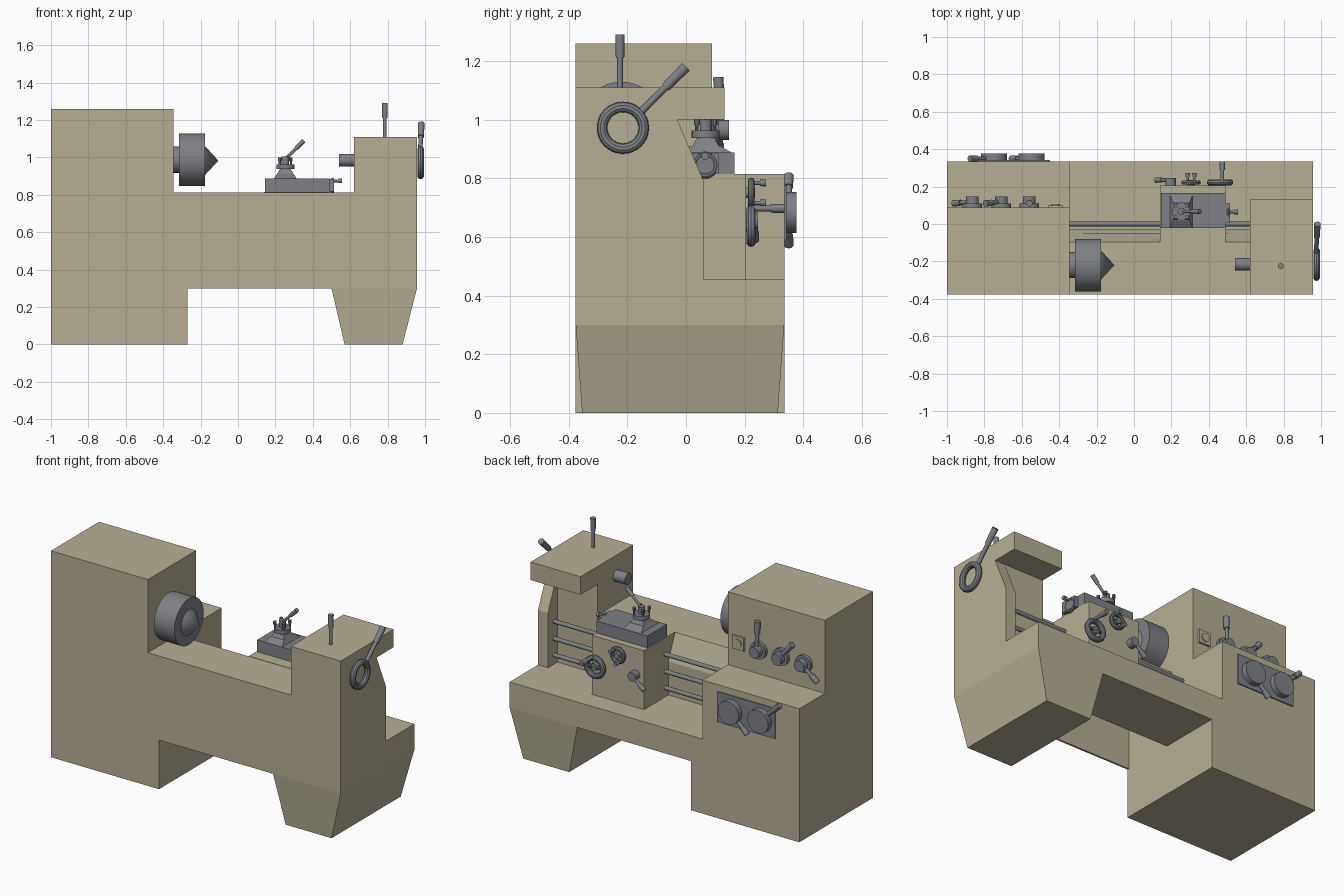
import bpy, bmesh, math
from mathutils import Vector

if "Cube" in bpy.data.objects:
    bpy.data.objects.remove(bpy.data.objects["Cube"])


def material(name, rgb):
    m = bpy.data.materials.new(name)
    m.diffuse_color = (*rgb, 1)
    m.use_nodes = True
    m.node_tree.nodes["Principled BSDF"].inputs["Base Color"].default_value = m.diffuse_color
    return m


KHAKI = material("khaki paint", (0.47, 0.43, 0.30))
STEEL = material("dark steel", (0.215, 0.22, 0.24))


def finish(name, bm, mat, smooth=False):
    bmesh.ops.recalc_face_normals(bm, faces=bm.faces)
    me = bpy.data.meshes.new(name)
    bm.to_mesh(me)
    bm.free()
    me.materials.append(mat)
    ob = bpy.data.objects.new(name, me)
    bpy.context.collection.objects.link(ob)
    if smooth:
        bpy.ops.object.select_all(action='DESELECT')
        ob.select_set(True)
        bpy.context.view_layer.objects.active = ob
        bpy.ops.object.shade_smooth_by_angle(angle=math.radians(35))
    return ob


def frustum(name, low, high, z0, z1, mat):
    """Box or tapered box; low and high are (x0, x1, y0, y1)."""
    bm = bmesh.new()
    rings = []
    for (x0, x1, y0, y1), z in ((low, z0), (high, z1)):
        rings.append([bm.verts.new(p) for p in
                      ((x0, y0, z), (x1, y0, z), (x1, y1, z), (x0, y1, z))])
    a, b = rings
    bm.faces.new(a)
    bm.faces.new(b)
    for i in range(4):
        j = (i + 1) % 4
        bm.faces.new((a[i], a[j], b[j], b[i]))
    return finish(name, bm, mat)


def box(name, x0, x1, y0, y1, z0, z1, mat=KHAKI):
    return frustum(name, (x0, x1, y0, y1), (x0, x1, y0, y1), z0, z1, mat)


def extrude_x(name, profile, x0, x1, mat=KHAKI):
    """Extrude a (y, z) profile along x."""
    bm = bmesh.new()
    f = bm.faces.new([bm.verts.new((x0, y, z)) for y, z in profile])
    r = bmesh.ops.extrude_face_region(bm, geom=[f])
    bmesh.ops.translate(bm, vec=(x1 - x0, 0, 0),
                        verts=[v for v in r['geom'] if isinstance(v, bmesh.types.BMVert)])
    return finish(name, bm, mat)


def cyl(name, a, b, r, r2=None, n=24, mat=STEEL):
    """Cylinder or cone between two points."""
    a, b = Vector(a), Vector(b)
    bm = bmesh.new()
    bmesh.ops.create_cone(bm, cap_ends=True, segments=n, radius1=r,
                          radius2=r if r2 is None else r2, depth=(b - a).length)
    bm.transform((b - a).to_track_quat('Z', 'Y').to_matrix().to_4x4())
    bmesh.ops.translate(bm, vec=(a + b) / 2, verts=bm.verts)
    return finish(name, bm, mat, True)


def ring(name, c, axis, R, r):
    """Hand wheel rim."""
    bpy.ops.mesh.primitive_torus_add(
        major_radius=R, minor_radius=r, major_segments=32, minor_segments=10,
        location=c, rotation=Vector(axis).to_track_quat('Z', 'Y').to_euler())
    ob = bpy.context.object
    ob.name = name
    ob.data.materials.append(STEEL)
    bpy.ops.object.shade_smooth_by_angle(angle=math.radians(35))


def lever(name, a, b, r=0.01, grip=0.016, start=0.6):
    a, b = Vector(a), Vector(b)
    m = a.lerp(b, start)
    cyl(name + "_rod", a, m, r, n=12)
    cyl(name + "_grip", m, b, grip * 0.9, grip, n=14)


# cabinet and headstock
F, B = -0.376, 0.335
box("cabinet_base", -1, -0.27, F, B, 0, 0.3)
box("gearbox_cabinet", -1, -0.345, F, B, 0.3, 0.815)
box("headstock", -1, -0.345, F, 0.088, 0.815, 1.26)

# bed and chip tray, hollow underneath
bed = extrude_x("bed_and_tray", [(F, 0.3), (B, 0.3), (B, 0.455), (-0.03, 0.455),
                                 (-0.03, 0.66), (-0.095, 0.813), (F, 0.813)], -0.345, 0.957)
cutter = box("hollow_cutter", -0.27, 0.5, F + 0.012, -0.045, 0.2, 0.7)
cutter.hide_render = True
mod = bed.modifiers.new("hollow", 'BOOLEAN')
mod.operation, mod.solver, mod.object = 'DIFFERENCE', 'EXACT', cutter
bpy.context.view_layer.objects.active = bed
bpy.ops.object.modifier_apply(modifier=mod.name)
bpy.data.objects.remove(cutter)

# tapered right foot
frustum("right_foot", (0.57, 0.88, F + 0.022, B - 0.022), (0.5, 0.957, F, B), 0, 0.3, KHAKI)

# tailstock with overhang, plus the end plate carrying the rods
extrude_x("tailstock", [(F, 0.81), (-0.095, 0.81), (-0.03, 0.66), (-0.03, 1.0),
                        (0.132, 1.0), (0.132, 1.11), (F, 1.11)], 0.62, 0.957)
extrude_x("end_plate", [(-0.05, 0.455), (0.06, 0.455), (0.06, 0.79),
                        (-0.03, 1.0), (-0.05, 1.0)], 0.89, 0.957)
cyl("quill", (0.54, -0.215, 0.985), (0.63, -0.215, 0.985), 0.034)
lever("top_lever", (0.785, -0.225, 1.1), (0.785, -0.225, 1.29), start=0.58)
ring("tailstock_wheel", (0.976, -0.215, 0.972), (1, 0, 0), 0.071, 0.018)
lever("tailstock_wheel_handle", (0.974, -0.155, 1.025), (0.98, 0.0, 1.18), 0.012, 0.018, 0.55)

# chuck and centre
cyl("spindle_flange", (-0.35, -0.22, 0.988), (-0.31, -0.22, 0.988), 0.07, n=36)
cyl("chuck", (-0.315, -0.22, 0.988), (-0.177, -0.22, 0.988), 0.141, n=48)
cyl("centre_point", (-0.177, -0.22, 0.983), (-0.105, -0.22, 0.983), 0.078, 0.0, n=32)

# feed rods
for i, z in enumerate((0.715, 0.61, 0.51)):
    cyl("feed_rod_%d" % (i + 1), (-0.35, 0.0, z), (0.9, 0.0, z), 0.0125, n=16)

# apron, saddle and tool post
box("apron", 0.14, 0.49, -0.095, 0.205, 0.45, 0.815)
box("saddle", 0.145, 0.49, -0.022, 0.165, 0.812, 0.888, STEEL)
box("saddle_end", 0.49, 0.513, 0.005, 0.11, 0.818, 0.885, STEEL)
cx, cy = 0.253, 0.067
frustum("tool_post_base", (cx - 0.06, cx + 0.06, -0.02, 0.155),
        (cx - 0.045, cx + 0.045, cy - 0.05, cy + 0.05), 0.888, 0.91, STEEL)
frustum("tool_post_neck", (cx - 0.045, cx + 0.045, cy - 0.045, cy + 0.045),
        (cx - 0.025, cx + 0.025, cy - 0.025, cy + 0.025), 0.91, 0.945, STEEL)
cyl("tool_post_disc", (cx, cy, 0.938), (cx, cy, 0.962), 0.048)
for i in range(4):
    a = math.pi / 4 + i * math.pi / 2
    x, y = cx + 0.042 * math.cos(a), cy + 0.042 * math.sin(a)
    cyl("tool_bolt_%d" % (i + 1), (x, y, 0.955), (x, y, 0.985), 0.006, n=10)
    cyl("tool_bolt_head_%d" % (i + 1), (x, y, 0.982), (x, y, 1.0), 0.01, n=10)
cyl("tool_post_hub", (cx, cy, 0.96), (cx, cy, 1.005), 0.02)
lever("tool_post_lever", (cx, cy, 0.99), (0.352, cy, 1.09), 0.008, 0.013)

# cross slide wheel on the saddle end
ring("slide_wheel", (0.505, 0.065, 0.845), (1, 0, 0), 0.036, 0.01)
cyl("slide_peg", (0.505, 0.065, 0.875), (0.553, 0.065, 0.875), 0.008, n=12)
cyl("slide_peg_knob", (0.538, 0.065, 0.875), (0.555, 0.065, 0.875), 0.013, n=12)

# apron wheels and lever
ring("apron_wheel", (0.46, 0.222, 0.637), (0, 1, 0), 0.055, 0.016)
cyl("apron_wheel_hub", (0.46, 0.2, 0.637), (0.46, 0.23, 0.637), 0.022)
cyl("apron_wheel_spoke", (0.41, 0.222, 0.637), (0.51, 0.222, 0.637), 0.009, n=10)
lever("apron_wheel_handle", (0.472, 0.225, 0.697), (0.472, 0.335, 0.697), start=0.58)
ring("small_wheel", (0.305, 0.222, 0.75), (0, 1, 0), 0.04, 0.012)
cyl("small_wheel_hub", (0.305, 0.2, 0.75), (0.305, 0.235, 0.75), 0.018)
cyl("small_wheel_spoke", (0.27, 0.222, 0.75), (0.34, 0.222, 0.75), 0.008, n=10)
for s in (-1, 1):
    x, z = 0.305 + s * 0.018, 0.75 + s * 0.034
    lever("small_wheel_peg", (x, 0.22, z), (x, 0.273, z), 0.007, 0.012)
cyl("feed_lever_hub", (0.196, 0.2, 0.655), (0.196, 0.245, 0.655), 0.028)
lever("feed_lever", (0.196, 0.235, 0.655), (0.118, 0.235, 0.59), 0.01, 0.015)

# headstock controls on the operator side
box("switch_plate", -0.46, -0.38, 0.085, 0.1, 0.93, 1.01)
cyl("switch_button", (-0.42, 0.1, 0.97), (-0.42, 0.106, 0.97), 0.025, mat=KHAKI)
for i, (x, dx, dz) in enumerate(((-0.56, 0.0, 0.18), (-0.71, -0.085, 0.1),
                                 (-0.865, -0.1, -0.085))):
    name = "speed_knob_%d" % (i + 1)
    cyl(name, (x, 0.08, 0.965), (x, 0.11, 0.965), 0.052)
    cyl(name + "_hub", (x, 0.11, 0.965), (x, 0.146, 0.965), 0.034)
    lever(name + "_lever", (x, 0.12, 0.965), (x + dx, 0.11, 0.965 + dz), 0.011, 0.018)

# gear selector panel
box("selector_panel", -0.84, -0.45, 0.33, 0.342, 0.59, 0.775, STEEL)
for i, (x, dx, dz) in enumerate(((-0.548, -0.11, -0.11), (-0.748, -0.13, 0.125))):
    name = "selector_%d" % (i + 1)
    cyl(name, (x, 0.335, 0.683), (x, 0.376, 0.683), 0.07, n=36)
    lever(name + "_lever", (x, 0.35, 0.683), (x + dx, 0.35, 0.683 + dz), 0.011, 0.017, 0.7)
